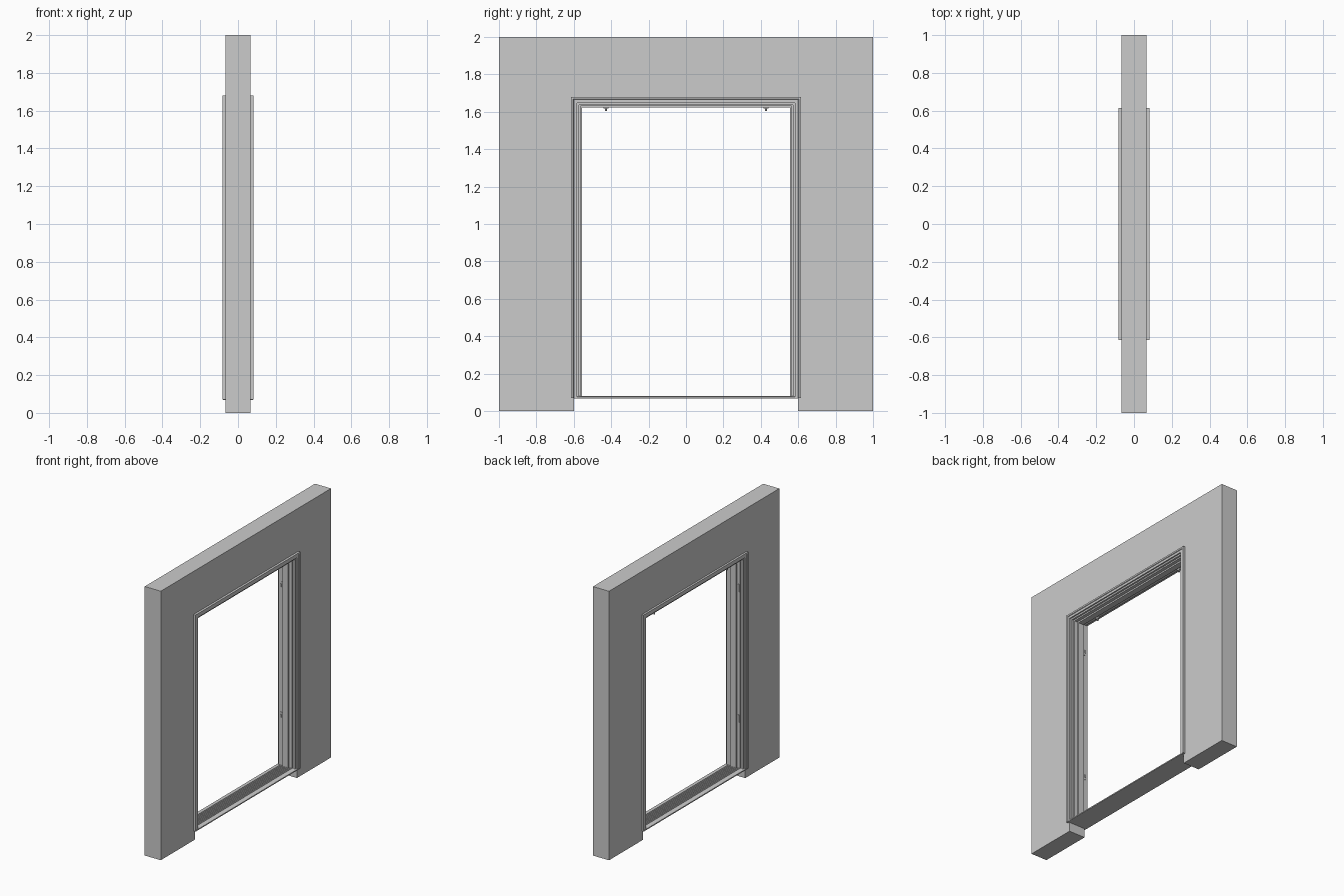
import bpy, bmesh

if "Cube" in bpy.data.objects:
    bpy.data.objects.remove(bpy.data.objects["Cube"])

FOOT, OUT_Y, OUT_Z = 0.07, 0.615, 1.68


def skin(name, stations):
    """Join equal-length rings of points into a closed solid."""
    bm = bmesh.new()
    rings = [[bm.verts.new(p) for p in s] for s in stations]
    n = len(rings[0])
    for a, b in zip(rings, rings[1:]):
        for i in range(n):
            bm.faces.new((a[i], a[(i + 1) % n], b[(i + 1) % n], b[i]))
    bm.faces.new(rings[0])
    bm.faces.new(rings[-1])
    bmesh.ops.recalc_face_normals(bm, faces=bm.faces[:])
    me = bpy.data.meshes.new(name)
    bm.to_mesh(me)
    bm.free()
    ob = bpy.data.objects.new(name, me)
    bpy.context.collection.objects.link(ob)
    return ob


def box(name, lo, hi):
    (x0, y0, z0), (x1, y1, z1) = lo, hi
    return skin(name, [[(x0, y, z0), (x1, y, z0), (x1, y, z1), (x0, y, z1)]
                       for y in (y0, y1)])


# Wall with a doorway, as an arch outline given thickness
outline = [(-1, 0), (-1, 2), (1, 2), (1, 0),
           (0.6, 0), (0.6, 1.665), (-0.6, 1.665), (-0.6, 0)]
skin("wall", [[(x, y, z) for y, z in outline] for x in (-0.067, 0.065)])

# Stepped frame profile: (x, inward distance from the outer casing edge)
half = [(0.060, 0.015), (0.060, 0.0), (0.082, 0.0), (0.082, 0.012), (0.078, 0.015),
        (0.078, 0.032), (0.068, 0.032), (0.068, 0.044), (0.056, 0.044),
        (0.056, 0.040), (0.050, 0.040), (0.050, 0.050), (0.026, 0.050),
        (0.026, 0.047), (0.022, 0.047), (0.022, 0.058)]
profile = half + [(-x, d) for x, d in reversed(half)]

# Mitred sweep up one jamb, across the head and down the other
skin("door_frame", [
    [(x, -OUT_Y + d, FOOT) for x, d in profile],
    [(x, -OUT_Y + d, OUT_Z - d) for x, d in profile],
    [(x, OUT_Y - d, OUT_Z - d) for x, d in profile],
    [(x, OUT_Y - d, FOOT) for x, d in profile]])

# Threshold with fine ribs between two plain edges
top = [(-0.08, 0.076), (-0.052, 0.081)]
ribs = 9
step = 0.104 / ribs
for i in range(ribs):
    x = -0.052 + i * step
    top += [(x + step * 0.3, 0.081), (x + step * 0.3, 0.075),
            (x + step * 0.7, 0.075), (x + step * 0.7, 0.081)]
top += [(0.052, 0.081), (0.08, 0.076)]
sill = [(-0.08, 0.068)] + top + [(0.08, 0.068)]
skin("threshold", [[(x, y, z) for x, z in sill] for y in (-0.6, 0.6)])

# Strike plates with a small latch on each jamb
for side, s in (("left", -1), ("right", 1)):
    for level, z in (("lower", 0.45), ("upper", 1.42)):
        for part, w, h, depth in (("plate", 0.006, 0.027, 0.561),
                                  ("latch", 0.003, 0.012, 0.558)):
            y0, y1 = sorted((s * depth, s * 0.57))
            box(f"{side}_{level}_{part}", (-0.038 - w, y0, z - h),
                (-0.038 + w, y1, z + h))

# Guide pins under the head
for side, y in (("left", -0.428), ("right", 0.428)):
    box(f"{side}_pin_plate", (-0.044, y - 0.014, 1.618), (-0.032, y + 0.014, 1.635))
    bpy.ops.mesh.primitive_cylinder_add(vertices=16, radius=0.005, depth=0.02,
                                        location=(-0.038, y, 1.614))
    pin = bpy.context.object
    pin.name = f"{side}_guide_pin"
    bpy.ops.object.shade_smooth_by_angle()
